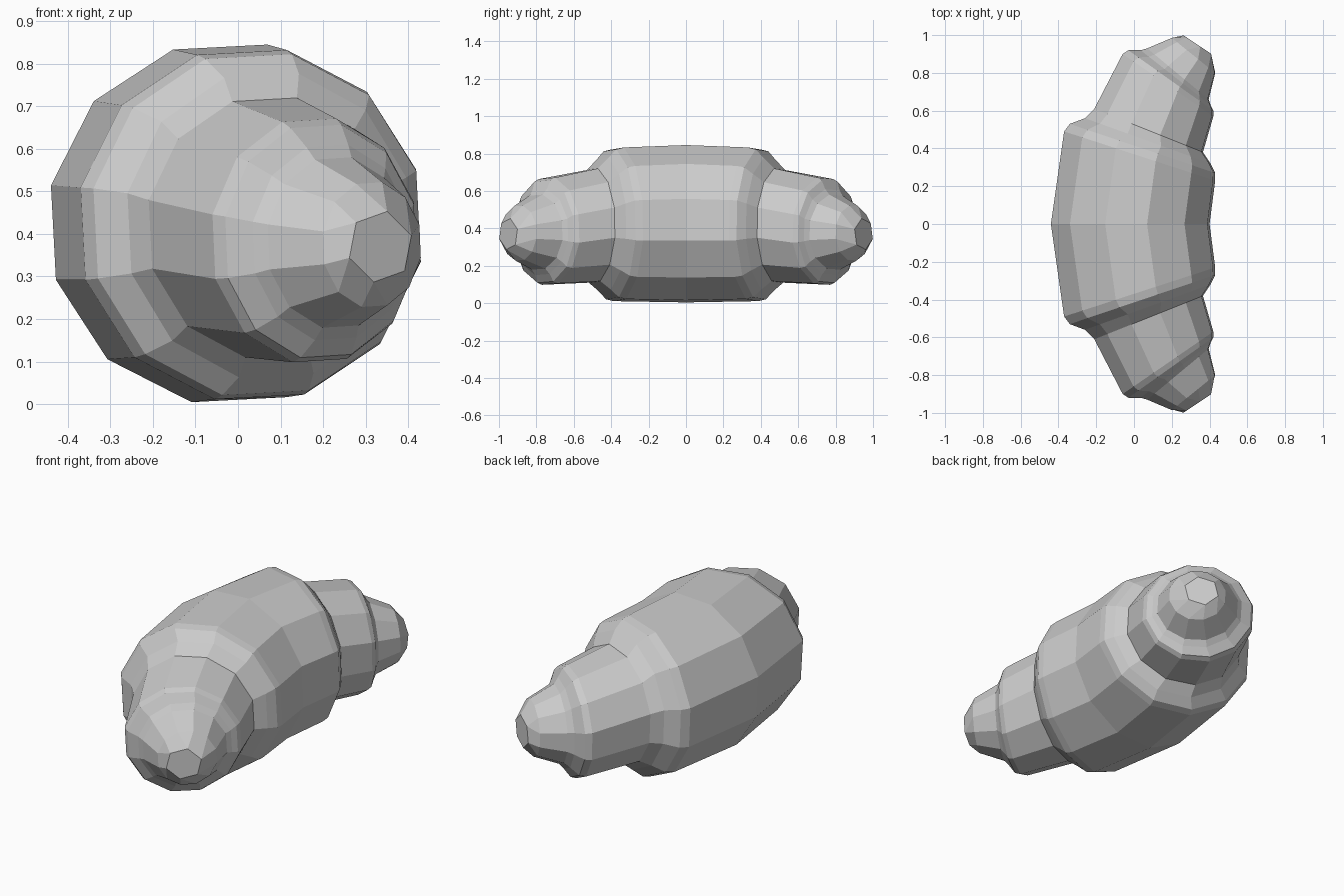
import bpy, bmesh
from math import sin, cos, pi, radians, hypot
from mathutils import Vector

cube = bpy.data.objects.get("Cube")
if cube:
    bpy.data.objects.remove(cube, do_unlink=True)

SIDES = 12
TURN = radians(18)

# Rings from the middle to the tip: outer x, y, inner x, y, centre z, half height
RINGS = [
    (-0.44, 0.00, 0.40, 0.00, 0.425, 0.43),
    (-0.37, 0.49, 0.43, 0.23, 0.422, 0.42),
    (-0.34, 0.53, 0.43, 0.27, 0.422, 0.41),
    (-0.26, 0.56, 0.405, 0.32, 0.42, 0.365),
    (-0.21, 0.61, 0.365, 0.38, 0.415, 0.312),
    (-0.06, 0.90, 0.42, 0.57, 0.385, 0.293),
    (-0.03, 0.92, 0.42, 0.60, 0.383, 0.28),
    (0.035, 0.92, 0.405, 0.63, 0.38, 0.235),
    (0.07, 0.93, 0.395, 0.66, 0.38, 0.205),
    (0.20, 0.985, 0.43, 0.80, 0.375, 0.15),
    (0.26, 1.00, 0.41, 0.90, 0.37, 0.085),
]


def add_ring(bm, ring, side):
    """Add one tilted, slightly oval ring of vertices."""
    ox, oy, ix, iy, cz, half_height = ring
    outer, inner = Vector((ox, oy * side, cz)), Vector((ix, iy * side, cz))
    centre = (outer + inner) / 2
    axis = (inner - outer) / (2 * cos(radians(12)))
    verts = []
    for i in range(SIDES):
        a = TURN + 2 * pi * i / SIDES
        verts.append(bm.verts.new(centre + axis * cos(a) + Vector((0, 0, half_height * sin(a)))))
    return verts


# Curved, stepped roll running from the front tip to the back tip
bm = bmesh.new()
loops = [add_ring(bm, r, -1) for r in reversed(RINGS)]
loops += [add_ring(bm, r, 1) for r in RINGS[1:]]
for a, b in zip(loops, loops[1:]):
    for i in range(SIDES):
        j = (i + 1) % SIDES
        bm.faces.new((a[i], a[j], b[j], b[i]))

# Blunt tips with half as many sides
bm.faces.new(loops[0])
bm.faces.new(loops[-1])
for loop in (loops[0], loops[-1]):
    for i in range(0, SIDES, 2):
        loop[i + 1].co = loop[i].co
bmesh.ops.remove_doubles(bm, verts=bm.verts, dist=0.0001)
bmesh.ops.recalc_face_normals(bm, faces=bm.faces)

mesh = bpy.data.meshes.new("croissant")
bm.to_mesh(mesh)
bm.free()
croissant = bpy.data.objects.new("croissant", mesh)
bpy.context.collection.objects.link(croissant)

# Plain grey
grey = bpy.data.materials.new("light grey")
grey.use_nodes = True
colour = (0.6, 0.6, 0.6, 1)
grey.diffuse_color = colour
grey.node_tree.nodes["Principled BSDF"].inputs["Base Color"].default_value = colour
mesh.materials.append(grey)
